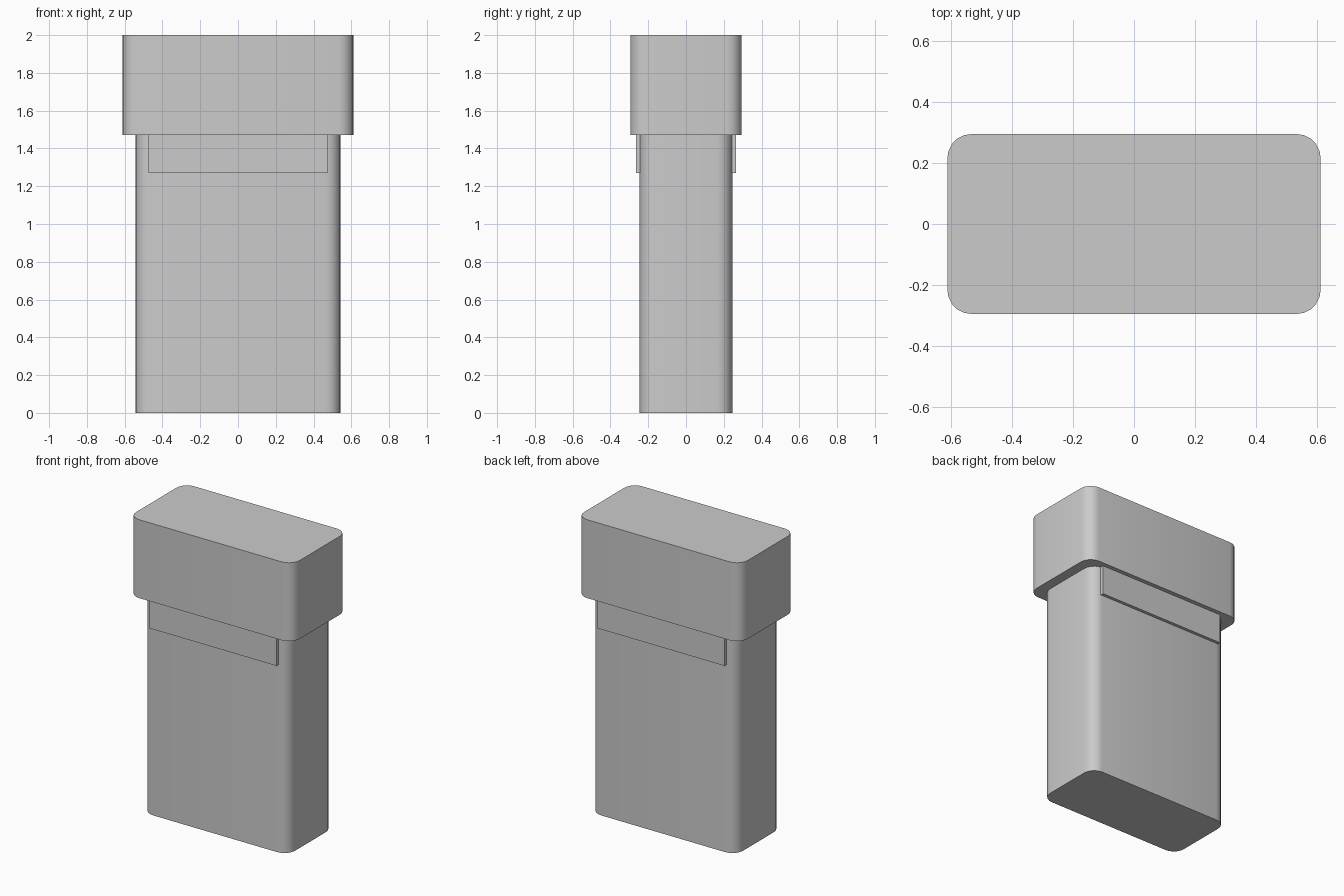
import bpy
import bmesh
from math import radians

cube = bpy.data.objects.get("Cube")
if cube:
    bpy.data.objects.remove(cube, do_unlink=True)

grey = bpy.data.materials.new("plain grey")
grey.use_nodes = True
colour = (0.6, 0.6, 0.6, 1.0)
grey.diffuse_color = colour
grey.node_tree.nodes["Principled BSDF"].inputs["Base Color"].default_value = colour


def block(name, half_x, y0, y1, z0, z1, radius=0.0):
    """Upright box, with its vertical edges rounded when a radius is given."""
    bm = bmesh.new()
    bmesh.ops.create_cube(bm, size=1.0)
    for v in bm.verts:
        v.co.x *= 2 * half_x
        v.co.y = y1 if v.co.y > 0 else y0
        v.co.z = z1 if v.co.z > 0 else z0
    if radius:
        upright = [e for e in bm.edges
                   if abs(e.verts[0].co.z - e.verts[1].co.z) > 0.01]
        bmesh.ops.bevel(bm, geom=upright, offset=radius, segments=5,
                        profile=0.5, affect='EDGES')
    bmesh.ops.recalc_face_normals(bm, faces=bm.faces)
    mesh = bpy.data.meshes.new(name)
    bm.to_mesh(mesh)
    bm.free()
    mesh.materials.append(grey)
    obj = bpy.data.objects.new(name, mesh)
    bpy.context.collection.objects.link(obj)
    if radius:
        bpy.ops.object.select_all(action='DESELECT')
        obj.select_set(True)
        bpy.context.view_layer.objects.active = obj
        bpy.ops.object.shade_smooth_by_angle(angle=radians(30))
    return obj


# Main case and the larger cap on top
block("body", 0.543, -0.245, 0.245, 0.0, 1.47, 0.08)
block("cap", 0.612, -0.295, 0.295, 1.47, 2.0, 0.08)

# Shallow raised strips under the cap, front and back
block("front_strip", 0.475, -0.266, -0.236, 1.27, 1.47)
block("back_strip", 0.475, 0.236, 0.266, 1.27, 1.47)
